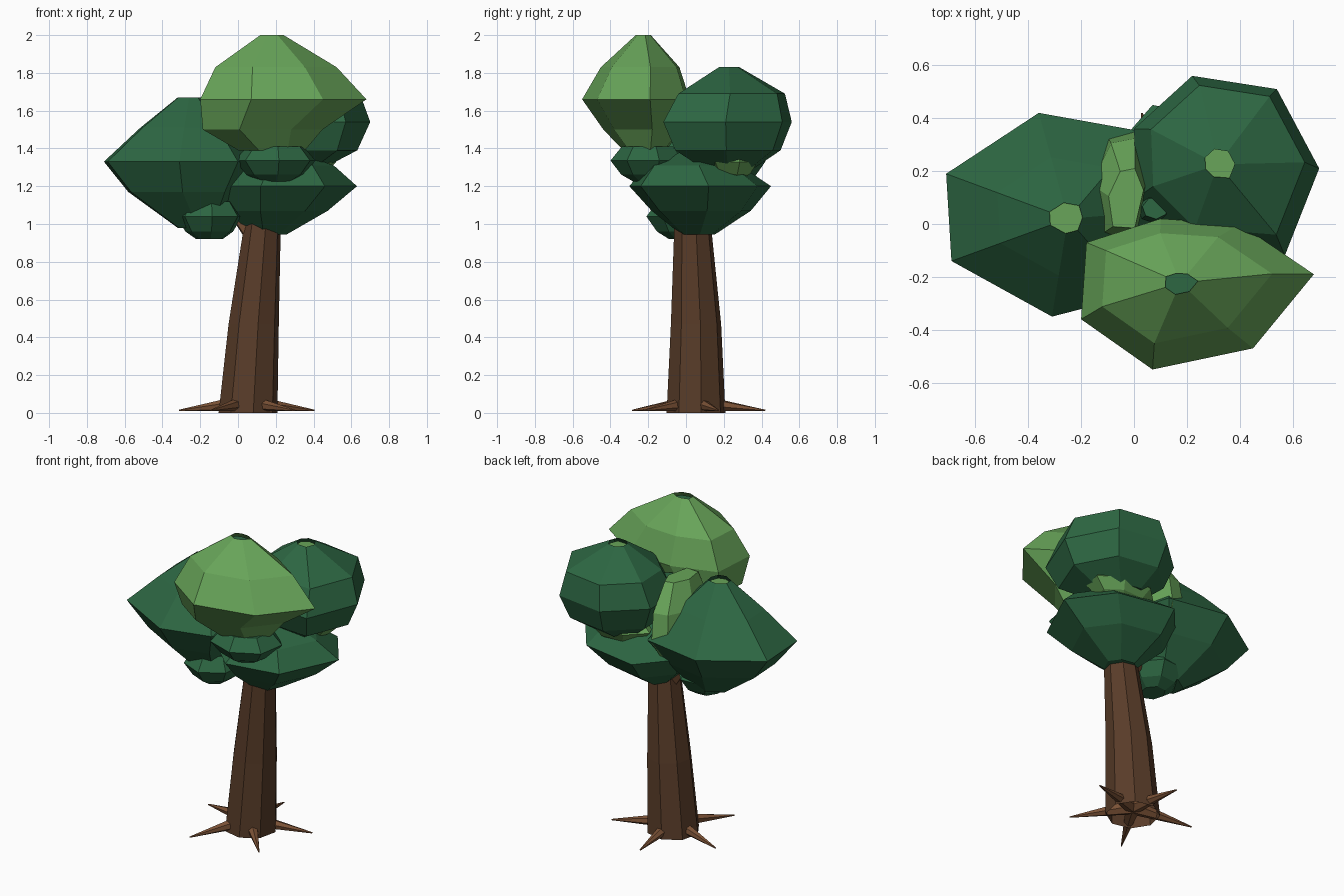
import bpy, bmesh, math
from mathutils import Vector

if "Cube" in bpy.data.objects:
    bpy.data.objects.remove(bpy.data.objects["Cube"])


def material(name, rgb):
    m = bpy.data.materials.new(name)
    m.diffuse_color = (*rgb, 1)
    m.use_nodes = True
    m.node_tree.nodes["Principled BSDF"].inputs["Base Color"].default_value = m.diffuse_color
    return m


DARK = material("dark_leaf", (0.026, 0.135, 0.055))
LIGHT = material("light_leaf", (0.138, 0.375, 0.1))
BARK = material("bark", (0.1, 0.046, 0.022))
ROOT = material("root_bark", (0.2, 0.085, 0.037))


def loft(name, rings, mat, bottom=True, top=True):
    """Skin a stack of equal-sized rings, listed from bottom to top."""
    bm = bmesh.new()
    rows = [[bm.verts.new(p) for p in ring] for ring in rings]
    n = len(rows[0])
    for a, b in zip(rows, rows[1:]):
        for i in range(n):
            j = (i + 1) % n
            bm.faces.new((a[i], a[j], b[j], b[i]))
    if bottom:
        bm.faces.new(rows[0][::-1])
    if top:
        bm.faces.new(rows[-1])
    me = bpy.data.meshes.new(name)
    bm.to_mesh(me)
    bm.free()
    me.materials.append(mat)
    ob = bpy.data.objects.new(name, me)
    bpy.context.collection.objects.link(ob)
    return ob


def circle(c, r, n, u=Vector((1, 0, 0)), v=Vector((0, 1, 0)), turn=0.0):
    c = Vector(c)
    return [c + r * (math.cos(turn + math.tau * i / n) * u + math.sin(turn + math.tau * i / n) * v)
            for i in range(n)]


def spike(name, a, b, ra, rb, mat, n=6):
    """Tapered stick between two points."""
    a, b = Vector(a), Vector(b)
    d = (b - a).normalized()
    u = d.orthogonal().normalized()
    return loft(name, [circle(a, ra, n, u, d.cross(u)), circle(b, rb, n, u, d.cross(u))], mat)


def foliage(name, outline, centre, profile, mat, crown=None):
    """Leaf clump: widest outline scaled and shifted per profile row (z, scale, dx, dy)."""
    c = Vector(centre)
    rings = [[(c.x + s * (x - c.x) + dx, c.y + s * (y - c.y) + dy, z) for x, y in outline]
             for z, s, dx, dy in profile]
    loft(name, rings, mat, top=crown is None)
    if crown:  # sunken cap of the other green inside the open crown
        cap = [[(x, y, h - drop) for x, y, h in rings[-1]] for drop in (0.035, 0.02)]
        loft(name + "_crown", cap, crown)


def small_clump(name, centre, rx, ry, z, mat, n=7, turn=0.3):
    outline = [(p.x, p.y) for p in circle((*centre, 0), 1, n, Vector((rx, 0, 0)), Vector((0, ry, 0)), turn)]
    z0, z1 = z
    h = z1 - z0
    foliage(name, outline, centre,
            [(z0, .4, 0, 0), (z0 + .2 * h, .72, 0, 0), (z0 + .6 * h, 1, 0, 0), (z1, .7, 0, 0)], mat)


# Trunk, open underneath
loft("trunk", [circle((x, y, z), r, 8, turn=math.radians(10)) for x, y, z, r in
               [(.053, .053, 0, .158), (.083, .053, .47, .135), (.13, .035, 1.0, .098), (.15, .03, 1.3, .07)]],
     BARK, bottom=False)

# Roots
for i, (ang, length) in enumerate([(19, .375), (93, .37), (165, .375), (240, .385), (313, .37)]):
    a = math.radians(ang)
    spike(f"root_{i + 1}", (.05, .05, .055), (.05 + length * math.cos(a), .05 + length * math.sin(a), .013),
          .046, .004, ROOT)

# Branches hidden in the leaves
for i, tip in enumerate([(-.08, .04, 1.15), (.35, .2, 1.4), (.18, -.18, 1.45)]):
    spike(f"branch_{i + 1}", (.12, .04, .88), tip, .05, .025, ROOT)

# Main leaf clumps
foliage("top_leaves",
        [(.68, -.19), (.40, 0), (.10, .02), (-.18, -.07), (-.20, -.36), (.07, -.55), (.45, -.47)], (.17, -.22),
        [(1.39, .4, -.02, .02), (1.5, .72, -.09, .02), (1.66, 1, 0, 0), (1.83, .73, -.02, .01), (2.0, .14, 0, 0)],
        LIGHT, DARK)
foliage("back_right_leaves",
        [(.70, .21), (.54, .51), (.22, .56), (.0, .36), (.01, .10), (.2, -.09), (.57, -.12)], (.32, .23),
        [(1.3, .42, -.02, 0), (1.39, .82, 0, .0), (1.54, 1, 0, 0), (1.69, .83, .01, .02), (1.83, .16, 0, 0)],
        DARK, LIGHT)
foliage("left_leaves",
        [(.12, .05), (.03, .35), (-.36, .42), (-.71, .19), (-.69, -.14), (-.31, -.35), (.0, -.27)], (-.25, .02),
        [(.98, .26, .05, 0), (1.17, .72, 0, 0), (1.33, 1, 0, 0), (1.51, .58, 0, 0), (1.67, .15, 0, 0)],
        DARK, LIGHT)
foliage("lower_leaves",
        [(.63, .12), (.44, .38), (.07, .45), (-.13, .22), (-.13, -.06), (.12, -.30), (.46, -.24)], (.18, .06),
        [(.945, .24, -.03, 0), (1.07, .7, -.02, .01), (1.2, 1, 0, 0), (1.31, .66, .03, -.03), (1.38, .3, 0, 0)],
        DARK)

# Small filler clumps
small_clump("front_leaf_tuft", (.2, -.2), .22, .2, (1.225, 1.41), DARK)
small_clump("low_left_leaf_tuft", (-.15, -.01), .18, .2, (.92, 1.12), DARK)
small_clump("back_leaf_tuft", (.3, .24), .23, .15, (1.235, 1.39), LIGHT)
small_clump("centre_leaf_tuft", (.08, .06), .07, .06, (1.3, 1.62), DARK)

# Light clump wedged between the big ones, leaning forward
foliage("middle_leaves",
        [(.06, .2), (.0, .35), (-.1, .33), (-.18, .16), (-.15, -.05), (.0, -.06)], (-.06, .15),
        [(1.18, .5, 0, .02), (1.32, 1, 0, 0), (1.5, .92, .01, -.01), (1.66, .55, .03, -.05)], LIGHT)
